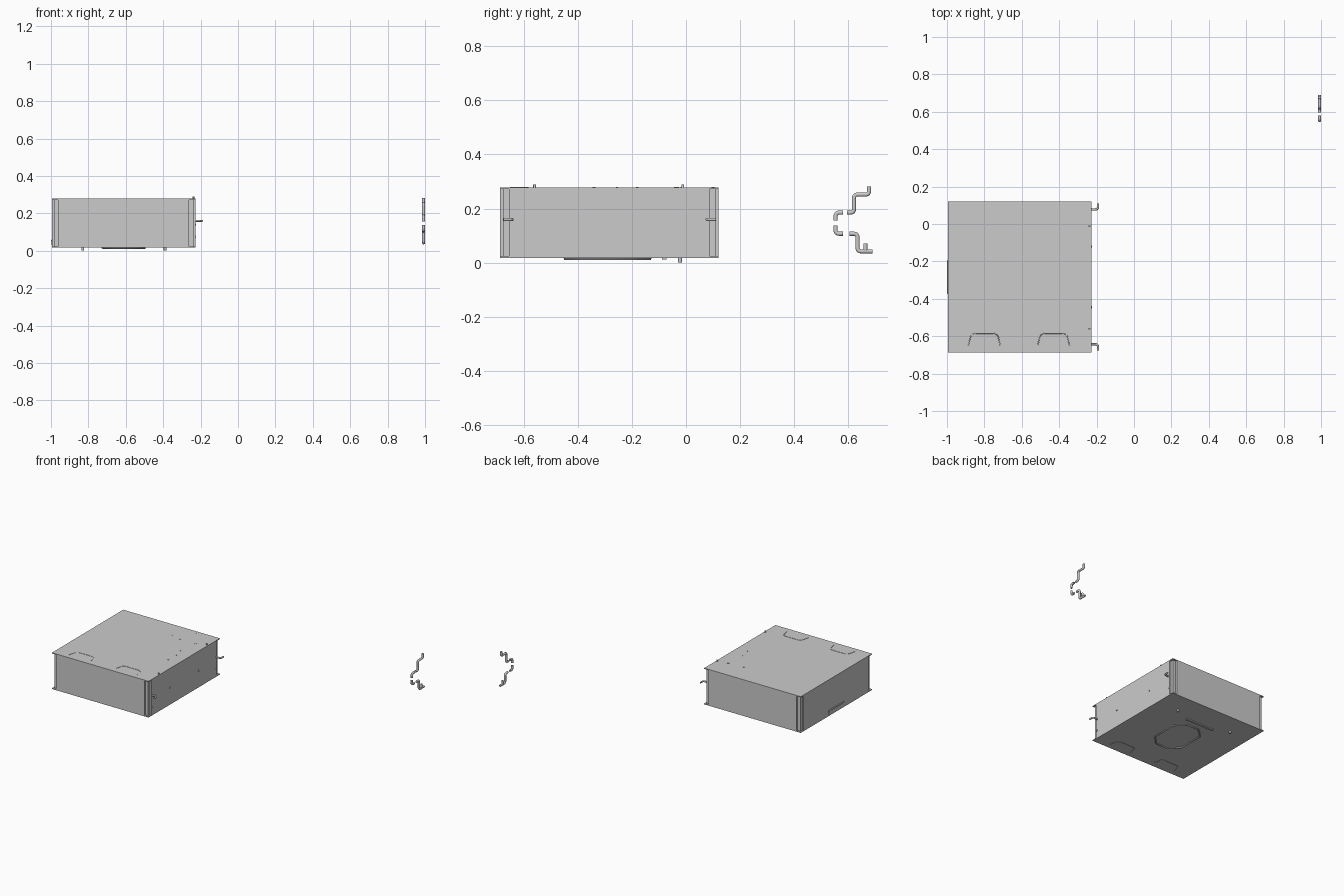
import bpy, bmesh, math
from mathutils import Vector

if "Cube" in bpy.data.objects:
    bpy.data.objects.remove(bpy.data.objects["Cube"])

X0, X1, Y0, Y1 = -0.995, -0.228, -0.688, 0.12
ZB, ZT = 0.018, 0.278


def finish(name, bm, smooth=False):
    bmesh.ops.recalc_face_normals(bm, faces=bm.faces)
    me = bpy.data.meshes.new(name)
    bm.to_mesh(me)
    bm.free()
    ob = bpy.data.objects.new(name, me)
    bpy.context.collection.objects.link(ob)
    if smooth:
        bpy.context.view_layer.objects.active = ob
        ob.select_set(True)
        bpy.ops.object.shade_smooth_by_angle(angle=math.radians(40))
        ob.select_set(False)
    return ob


def box(name, x0, x1, y0, y1, z0, z1):
    bm = bmesh.new()
    bmesh.ops.create_cube(bm, size=1)
    for v in bm.verts:
        v.co = ((x0 + x1) / 2 + v.co.x * (x1 - x0), (y0 + y1) / 2 + v.co.y * (y1 - y0),
                (z0 + z1) / 2 + v.co.z * (z1 - z0))
    return finish(name, bm)


def pin(name, loc, r, depth, axis='Z'):
    bm = bmesh.new()
    bmesh.ops.create_cone(bm, cap_ends=True, segments=16, radius1=r, radius2=r, depth=depth)
    ob = finish(name, bm, True)
    ob.location = loc
    if axis == 'X':
        ob.rotation_euler = (0, math.pi / 2, 0)
    return ob


def fillet(pts, r, n=6):
    pts = [Vector(p) for p in pts]
    out = [pts[0]]
    for a, b, c in zip(pts, pts[1:], pts[2:]):
        p, q = b + (a - b).normalized() * r, b + (c - b).normalized() * r
        for i in range(n + 1):
            t = i / n
            out.append(p * (1 - t) ** 2 + b * 2 * t * (1 - t) + q * t * t)
    return out + [pts[-1]]


def tube(name, pts, r, bend=0.0, cyclic=False, res=2):
    path = fillet(pts, bend) if bend else [Vector(p) for p in pts]
    cu = bpy.data.curves.new(name + "_path", 'CURVE')
    cu.dimensions = '3D'
    cu.bevel_depth, cu.bevel_resolution, cu.use_fill_caps = r, res, True
    sp = cu.splines.new('POLY')
    sp.points.add(len(path) - 1)
    for p, co in zip(sp.points, path):
        p.co = (*co, 1)
    sp.use_cyclic_u = cyclic
    tmp = bpy.data.objects.new(name + "_tmp", cu)
    bpy.context.collection.objects.link(tmp)
    dg = bpy.context.evaluated_depsgraph_get()
    bm = bmesh.new()
    me = bpy.data.meshes.new_from_object(tmp.evaluated_get(dg))
    bm.from_mesh(me)
    bpy.data.objects.remove(tmp)
    return finish(name, bm, True)


# Casing walls: rectangle outline with a stepped notch at each corner
n = 0.033
outline = [(X0 + n, Y0), (X1 - n, Y0), (X1 - n, Y0 + n), (X1, Y0 + n),
           (X1, Y1 - n), (X1 - n, Y1 - n), (X1 - n, Y1), (X0 + n, Y1),
           (X0 + n, Y1 - n), (X0, Y1 - n), (X0, Y0 + n), (X0 + n, Y0 + n)]
bm = bmesh.new()
lo = [bm.verts.new((x, y, ZB + 0.004)) for x, y in outline]
hi = [bm.verts.new((x, y, ZT - 0.004)) for x, y in outline]
for i in range(12):
    j = (i + 1) % 12
    bm.faces.new((lo[i], lo[j], hi[j], hi[i]))
walls = finish("casing_walls", bm)
mod = walls.modifiers.new("thickness", 'SOLIDIFY')
mod.thickness = 0.004
mod.offset = -1

# Narrow posts standing in the corner notches
for x in (X0 + 0.022, X1 - 0.022):
    for y in (Y0 + 0.022, Y1 - 0.022):
        box("corner_post", x - 0.011, x + 0.011, y - 0.011, y + 0.011, ZB + 0.003, ZT - 0.003)

# Top and bottom sheets
box("top_sheet", X0, X1, Y0, Y1, ZT - 0.006, ZT)
box("bottom_sheet", X0, X1, Y0, Y1, ZB, ZB + 0.006)

# Pressed U-shaped outlines along the front edge, above and below
for x in (-0.80, -0.43):
    for z in (ZT - 0.001, ZB + 0.001):
        tube("pressed_outline", [(x - 0.085, -0.65, z), (x - 0.07, -0.585, z),
                                 (x + 0.07, -0.585, z), (x + 0.085, -0.65, z)],
             0.003, 0.025, res=1)

# Long octagonal access cover with raised rim underneath
cx, cy, a, b, c = -0.61, -0.29, 0.112, 0.158, 0.065
octagon = [(cx + a, cy + b - c), (cx + a - c, cy + b), (cx - a + c, cy + b), (cx - a, cy + b - c),
           (cx - a, cy - b + c), (cx - a + c, cy - b), (cx + a - c, cy - b), (cx + a, cy - b + c)]
tube("octagonal_rim", [(x, y, 0.015) for x, y in octagon], 0.005, cyclic=True, res=1)

# Raised strip and drain stubs underneath
box("bottom_strip", -0.73, -0.51, -0.088, -0.072, 0.012, ZB + 0.002)
for x in (-0.83, -0.39):
    pin("drain_stub", (x, -0.022, 0.010), 0.007, 0.020)

# Lift handle on the left side
tube("side_handle", [(-0.982, -0.195, 0.055), (-0.994, -0.195, 0.055),
                     (-0.994, -0.37, 0.055), (-0.982, -0.37, 0.055)], 0.006, 0.006)
box("handle_plate", -0.998, -0.99, -0.37, -0.195, 0.03, 0.05)

# Bent pipe hooks on the right side
for y, s in ((0.078, 1), (-0.643, -1)):
    tube("side_hook", [(-0.24, y, 0.16), (-0.192, y, 0.16), (-0.192, y + 0.032 * s, 0.16)],
         0.006, 0.015, res=3)

# Screws on the right side
for y, z in ((-0.12, 0.14), (-0.445, 0.14), (0.08, 0.075), (-0.643, 0.075)):
    pin("side_screw", (X1, y, z), 0.006, 0.008, 'X')

# Pegs and screw heads on the top sheet
for y in (-0.56, -0.012):
    pin("top_peg", (-0.238, y, 0.280), 0.005, 0.018)
for x, y, r in ((-0.31, -0.035, 0.010), (-0.31, -0.255, 0.004), (-0.315, -0.34, 0.005),
                (-0.33, -0.18, 0.005), (-0.51, -0.015, 0.005), (-0.43, -0.04, 0.005),
                (-0.40, 0.10, 0.005)):
    pin("top_screw", (x, y, ZT), r, 0.004)

# Detached bent pipe pieces on the far right, all in one vertical plane
px = 0.992
pipes = {
    "upper_pipe": [(.677, .282), (.677, .252), (.621, .252), (.621, .185), (.596, .185)],
    "upper_elbow": [(.580, .185), (.553, .185), (.553, .156)],
    "lower_elbow": [(.553, .137), (.553, .107), (.580, .107)],
    "lower_pipe": [(.605, .107), (.634, .107), (.634, .042), (.690, .042)],
    "pipe_branch": [(.663, .042), (.663, .070)],
}
for name, pts in pipes.items():
    tube(name, [(px, y, z) for y, z in pts], 0.008, 0.014, res=3)
